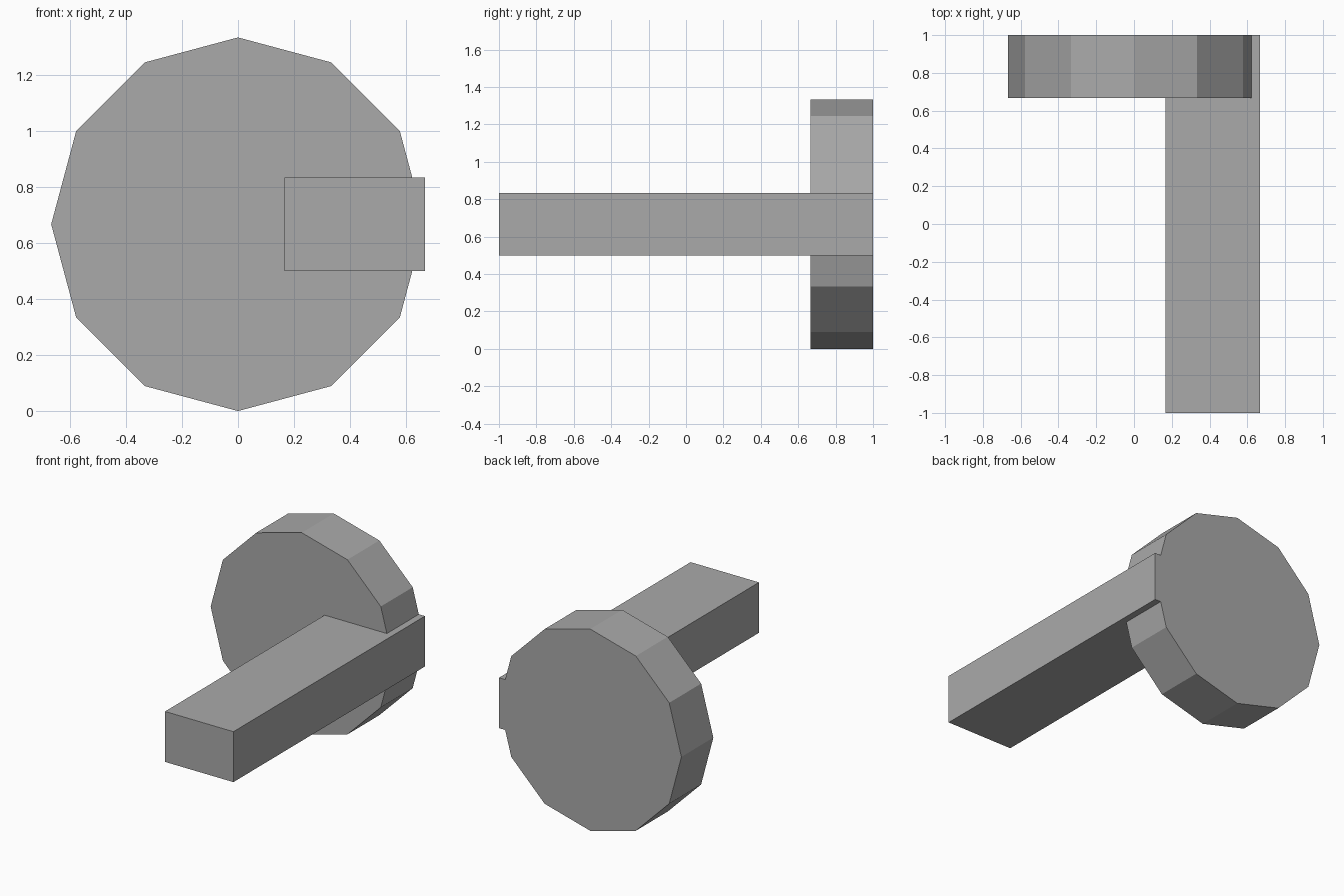
import bpy
import math

if "Cube" in bpy.data.objects:
    bpy.data.objects.remove(bpy.data.objects["Cube"])

R = 2 / 3        # disc radius
DEPTH = 1 / 3    # disc thickness

grey = bpy.data.materials.new("mid_grey")
grey.diffuse_color = (0.4, 0.4, 0.4, 1)
grey.use_nodes = True
grey.node_tree.nodes["Principled BSDF"].inputs["Base Color"].default_value = grey.diffuse_color


def finish(name):
    obj = bpy.context.object
    obj.name = name
    bpy.ops.object.transform_apply(location=False, rotation=True, scale=True)
    obj.data.materials.append(grey)
    return obj


# Twelve-sided disc standing upright at the back
bpy.ops.mesh.primitive_cylinder_add(
    vertices=12, radius=R, depth=DEPTH,
    location=(0, 1 - DEPTH / 2, R), rotation=(math.pi / 2, 0, 0))
finish("disc")

# Long bar running front to back along the right edge of the disc
bpy.ops.mesh.primitive_cube_add(size=1, location=(R - 0.25, 0, R))
bpy.context.object.scale = (0.5, 2, 1 / 3)
finish("bar")
